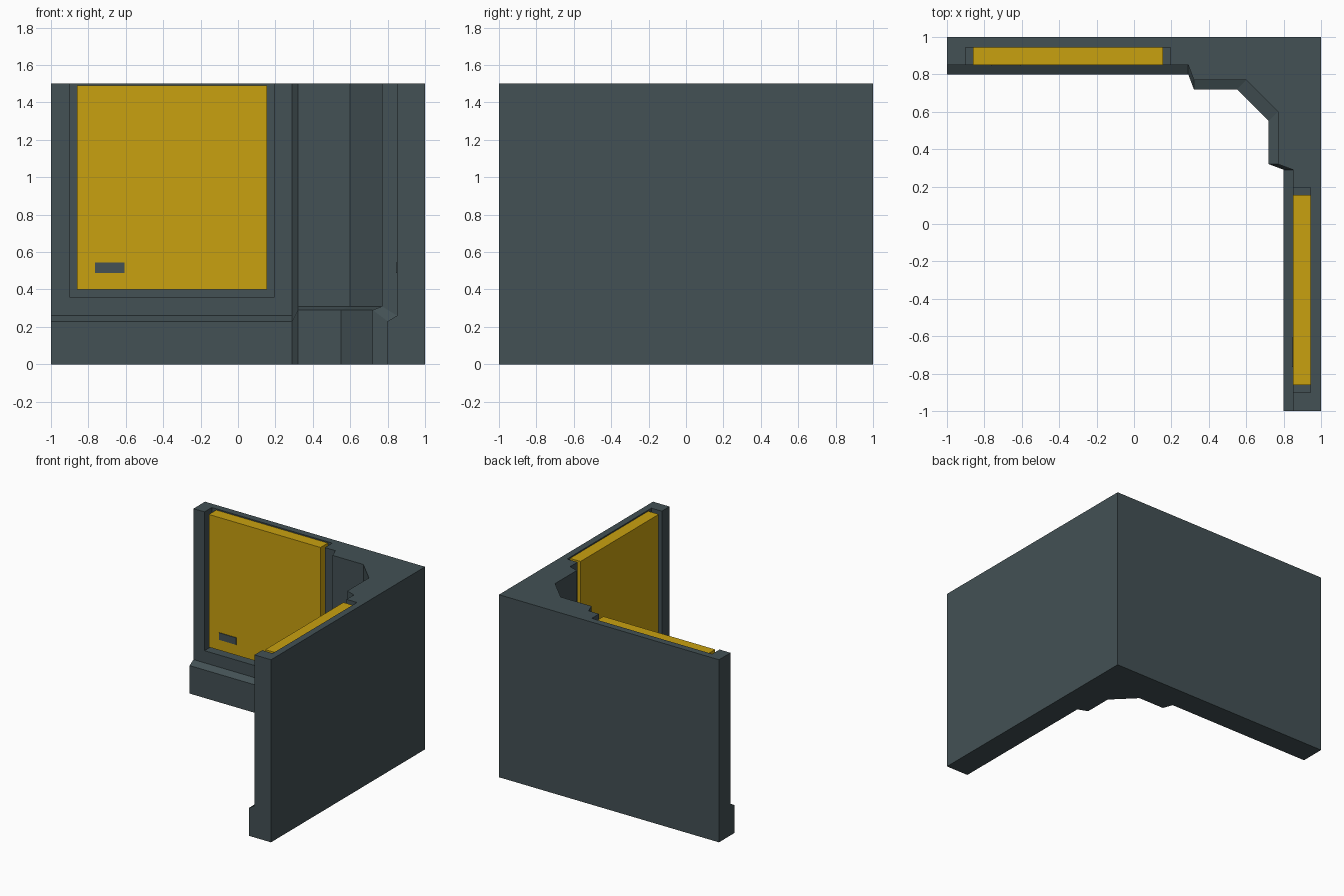
import bpy, bmesh

if "Cube" in bpy.data.objects:
    bpy.data.objects.remove(bpy.data.objects["Cube"])


def material(name, rgb):
    m = bpy.data.materials.new(name)
    m.diffuse_color = (*rgb, 1)
    m.use_nodes = True
    m.node_tree.nodes["Principled BSDF"].inputs["Base Color"].default_value = m.diffuse_color
    return m


SLATE = material("dark slate", (0.056, 0.082, 0.090))
YELLOW = material("yellow", (0.584, 0.356, 0.005))


def make_object(name, bm, mat):
    bmesh.ops.recalc_face_normals(bm, faces=bm.faces)
    mesh = bpy.data.meshes.new(name)
    bm.to_mesh(mesh)
    bm.free()
    mesh.materials.append(mat)
    ob = bpy.data.objects.new(name, mesh)
    bpy.context.collection.objects.link(ob)
    return ob


def box(name, lo, hi, mat, swap=False):
    """Box from corner to corner; swap reflects it across the x = y diagonal."""
    if swap:
        lo, hi = [(p[1], p[0], p[2]) for p in (lo, hi)]
    bm = bmesh.new()
    bmesh.ops.create_cube(bm, size=1)
    for v in bm.verts:
        v.co = [(a + b) / 2 + c * (b - a) for a, b, c in zip(lo, hi, v.co)]
    return make_object(name, bm, mat)


# Corner wall: plinth and upper outlines lofted, with the pillar chamfer higher up
lower = [(-1, 0.80), (0.29, 0.80), (0.32, 0.72), (0.55, 0.72)]
upper = [(-1, 0.85), (0.29, 0.85), (0.32, 0.77), (0.60, 0.77)]
wall_z = [0, 0.23, 0.26, 1.5]
pillar_z = [0, 0.29, 0.31, 1.5]

bm = bmesh.new()
rings = []
for level in range(4):
    half = lower if level < 2 else upper
    inner = [(x, y, (pillar_z if x > 0.3 else wall_z)[level]) for x, y in half]
    inner += [(y, x, z) for x, y, z in reversed(inner)]
    outer = [(x, y, wall_z[level]) for x, y in ((1, -1), (1, 1), (-1, 1))]
    rings.append([bm.verts.new(p) for p in inner + outer])
for a, b in zip(rings, rings[1:]):
    for i in range(len(a)):
        j = (i + 1) % len(a)
        bm.faces.new((a[i], a[j], b[j], b[i]))
bm.faces.new(rings[0])
bm.faces.new(rings[-1])
wall = make_object("corner_wall", bm, SLATE)

for side, swap in (("back", False), ("right", True)):
    # Recess open at the top of the wall
    cutter = box(side + "_recess_cutter", (-0.90, 0.70, 0.36), (0.195, 0.945, 1.7), SLATE, swap)
    cutter.hide_render = True
    cutter.hide_viewport = True
    cutter.display_type = 'WIRE'
    mod = wall.modifiers.new(side + "_recess", 'BOOLEAN')
    mod.operation = 'DIFFERENCE'
    mod.solver = 'EXACT'
    mod.object = cutter
    # Yellow panel in the recess, with a small dark label plate
    box(side + "_panel", (-0.86, 0.85, 0.40), (0.155, 0.945, 1.49), YELLOW, swap)
    box(side + "_panel_plate", (-0.765, 0.845, 0.487), (-0.608, 0.852, 0.545), SLATE, swap)
